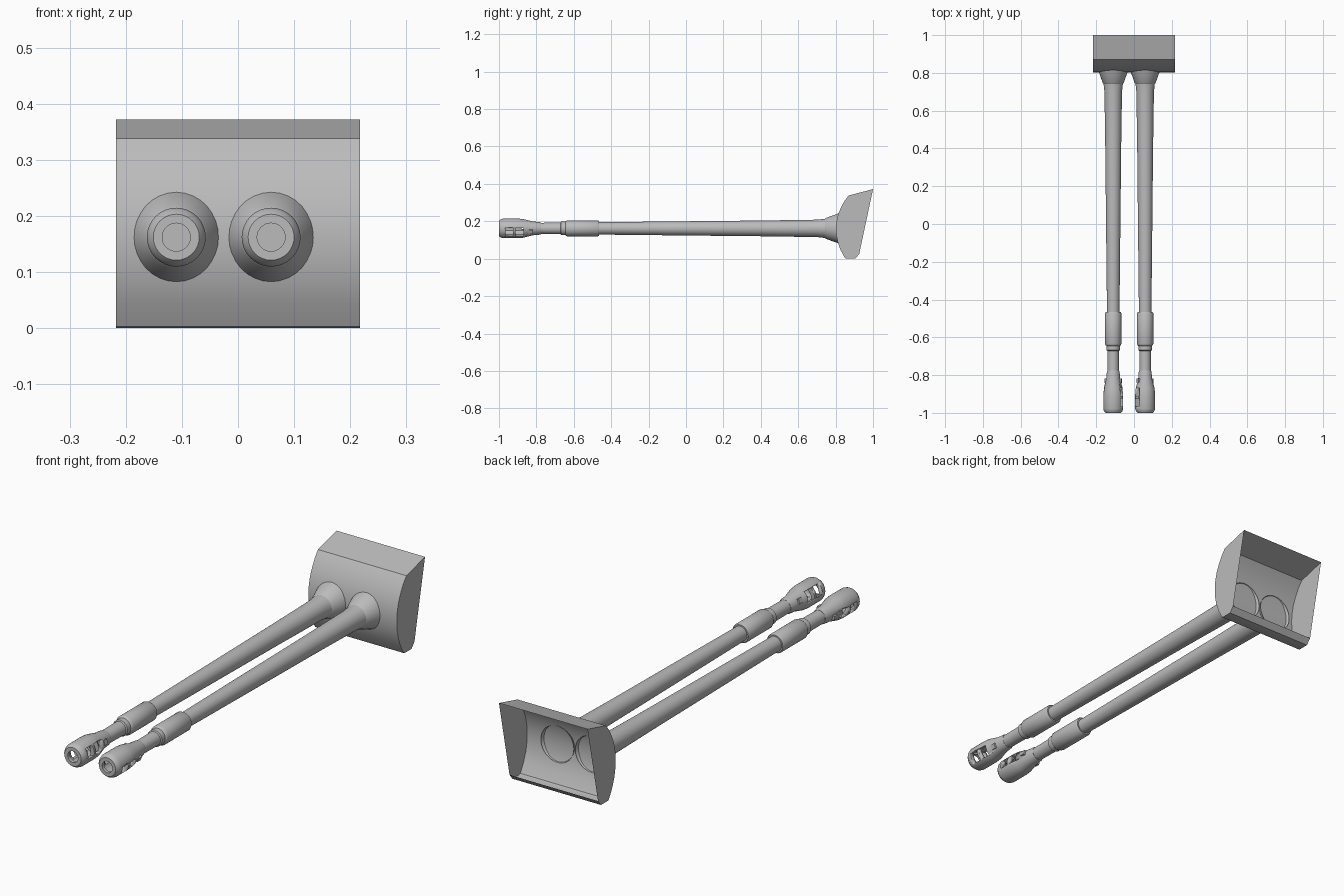
import bpy, bmesh, math
from mathutils import Matrix

if "Cube" in bpy.data.objects:
    bpy.data.objects.remove(bpy.data.objects["Cube"])

grey = bpy.data.materials.new("gun_grey")
grey.diffuse_color = (0.5, 0.5, 0.5, 1)
grey.use_nodes = True
grey.node_tree.nodes["Principled BSDF"].inputs["Base Color"].default_value = grey.diffuse_color
SEG = 32
AXIS_Z = 0.162


def finish(bm, name, angle=30):
    bmesh.ops.recalc_face_normals(bm, faces=bm.faces)
    me = bpy.data.meshes.new(name)
    bm.to_mesh(me)
    bm.free()
    me.materials.append(grey)
    ob = bpy.data.objects.new(name, me)
    bpy.context.collection.objects.link(ob)
    bpy.ops.object.select_all(action='DESELECT')
    ob.select_set(True)
    bpy.context.view_layer.objects.active = ob
    bpy.ops.object.shade_smooth_by_angle(angle=math.radians(angle))
    return ob


def lathe(name, profile, x):
    """Turn (y, radius) points around the bore axis; radius 0 closes an end."""
    bm = bmesh.new()
    rings = []
    for y, r in profile:
        n = SEG if r > 0 else 1
        rings.append([bm.verts.new((x + r * math.cos(2 * math.pi * i / SEG), y,
                                    AXIS_Z + r * math.sin(2 * math.pi * i / SEG)))
                      for i in range(n)])
    for a, b in zip(rings, rings[1:]):
        for i in range(SEG):
            j = (i + 1) % SEG
            quad = [a[i % len(a)], a[j % len(a)], b[j % len(b)], b[i % len(b)]]
            bm.faces.new(list(dict.fromkeys(quad)))
    return finish(bm, name)


def box(name, x, y, size, tilt, out=0.0):
    """Box turned around the bore axis and pushed outward along its own x."""
    bm = bmesh.new()
    bmesh.ops.create_cube(bm, size=1)
    m = (Matrix.Translation((x, y, AXIS_Z)) @ Matrix.Rotation(tilt, 4, 'Y')
         @ Matrix.Translation((out, 0, 0)) @ Matrix.Diagonal((*size, 1)))
    bmesh.ops.transform(bm, matrix=m, verts=bm.verts)
    return finish(bm, name)


def cut(target, cutter):
    mod = target.modifiers.new("cut", 'BOOLEAN')
    mod.operation, mod.solver, mod.object = 'DIFFERENCE', 'EXACT', cutter
    bpy.ops.object.select_all(action='DESELECT')
    bpy.context.view_layer.objects.active = target
    target.select_set(True)
    bpy.ops.object.modifier_apply(modifier=mod.name)
    bpy.data.objects.remove(cutter)


# Mantlet: curved open-backed shell with flat end plates
section = [(1.0, 0.372), (0.87, 0.338), (0.848, 0.31), (0.829, 0.275), (0.814, 0.24),
           (0.805, 0.2), (0.802, 0.165), (0.804, 0.125), (0.812, 0.085), (0.827, 0.045),
           (0.85, 0.003), (0.858, 0), (0.905, 0), (0.926, 0.025)]
bm = bmesh.new()
left, right = [[bm.verts.new((x, y, z)) for y, z in section] for x in (-0.217, 0.217)]
for i in range(len(section) - 1):
    bm.faces.new((left[i], left[i + 1], right[i + 1], right[i]))
bm.faces.new(left)
bm.faces.new(right)
finish(bm, "mantlet", 25)

for side, x, tilt in (("left", -0.11, -15), ("right", 0.059, 25)):
    tilt = math.radians(tilt)
    # Tapered barrel with flared root
    lathe(side + "_barrel", [(0.817, 0.081), (0.803, 0.0755), (0.748, 0.056), (0.742, 0.051),
                             (0.70, 0.0465), (0.4, 0.042), (0.0, 0.038), (-0.47, 0.033),
                             (-0.67, 0.031), (-0.78, 0.030), (-0.80, 0.030)], x)
    # Sleeve with stepped collar
    lathe(side + "_sleeve", [(-0.465, 0.03), (-0.465, 0.039), (-0.472, 0.043), (-0.635, 0.043),
                             (-0.642, 0.040), (-0.645, 0.036), (-0.668, 0.036),
                             (-0.672, 0.030)], x)
    # Hollow muzzle brake
    brake = lathe(side + "_muzzle_brake",
                  [(-0.775, 0), (-0.775, 0.031), (-0.785, 0.034), (-0.82, 0.037), (-0.87, 0.050),
                   (-0.90, 0.0525), (-0.978, 0.0525), (-0.99, 0.049), (-1.0, 0.041),
                   (-1.0, 0.025), (-0.985, 0.025), (-0.985, 0.034), (-0.86, 0.034),
                   (-0.86, 0)], x)
    # Paired gas ports through both flanks
    for y in (-0.945, -0.89):
        cut(brake, box("port_cutter", x, y, (0.2, 0.042, 0.046), tilt))
    # Locking lugs at the brake root
    for k in (0, math.pi):
        box(side + "_brake_lug", x, -0.83, (0.014, 0.022, 0.022), tilt + k, 0.038)
